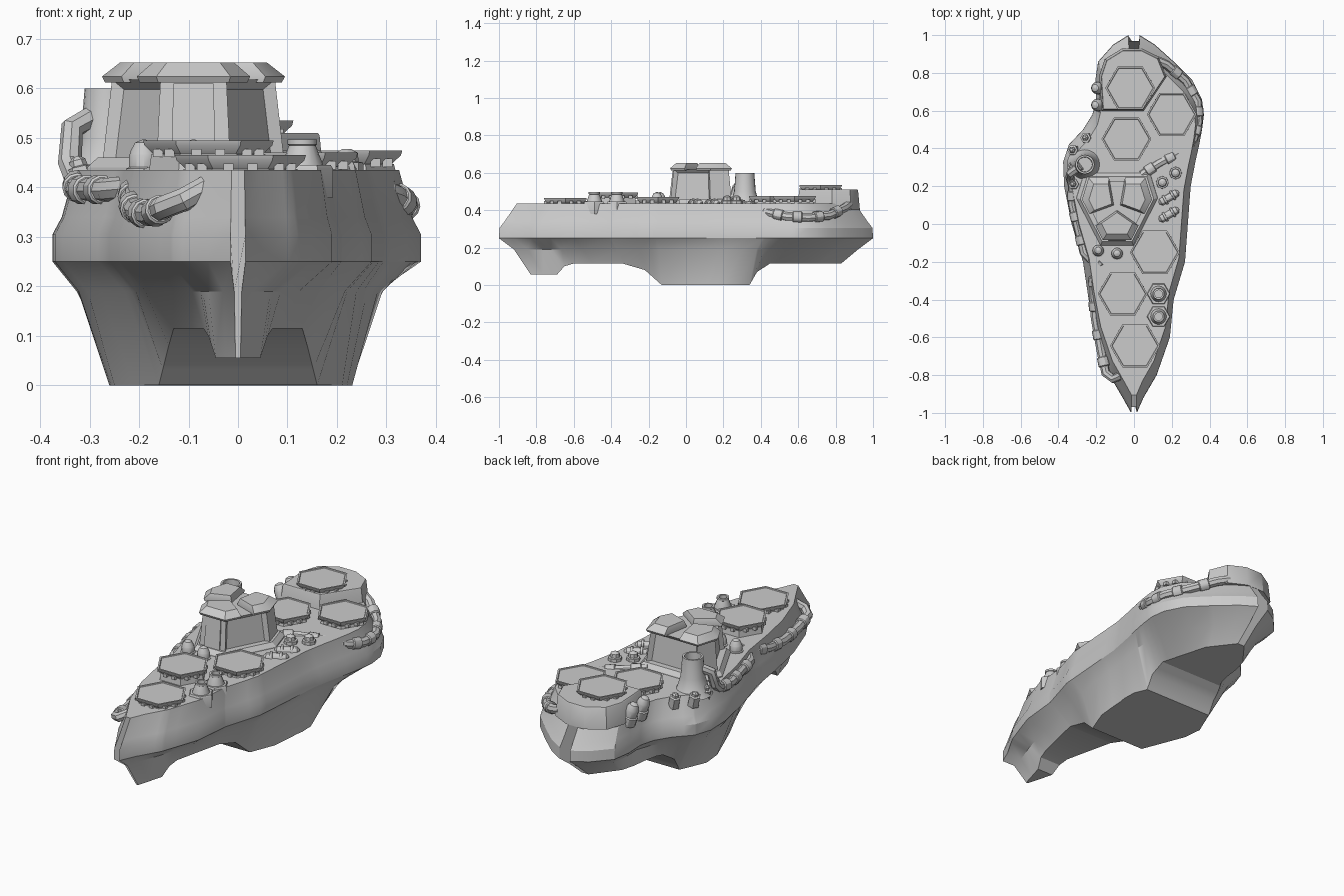
import bpy, bmesh, math
from mathutils import Vector, Matrix

if "Cube" in bpy.data.objects:
    bpy.data.objects.remove(bpy.data.objects["Cube"])


def finish(name, bm, angle=30):
    bmesh.ops.recalc_face_normals(bm, faces=bm.faces)
    me = bpy.data.meshes.new(name)
    bm.to_mesh(me)
    bm.free()
    ob = bpy.data.objects.new(name, me)
    bpy.context.collection.objects.link(ob)
    bpy.ops.object.select_all(action='DESELECT')
    ob.select_set(True)
    bpy.context.view_layer.objects.active = ob
    bpy.ops.object.shade_smooth_by_angle(angle=math.radians(angle))
    return ob


def loft(name, rings, angle=30, insets=(), thick=0.02, depth=-0.015):
    """Skin closed rings of points; optionally recess some sides of the first band."""
    bm = bmesh.new()
    vs = [[bm.verts.new(p) for p in r] for r in rings]
    n = len(rings[0])
    picked = []
    for k, (a, b) in enumerate(zip(vs, vs[1:])):
        for i in range(n):
            f = bm.faces.new((a[i], a[(i + 1) % n], b[(i + 1) % n], b[i]))
            if k == 0 and i in insets:
                picked.append(f)
    bm.faces.new(vs[0][::-1])
    bm.faces.new(vs[-1])
    bmesh.ops.recalc_face_normals(bm, faces=bm.faces)
    if picked:
        bmesh.ops.inset_individual(bm, faces=picked, thickness=thick, depth=depth)
    return finish(name, bm, angle)


def prism(name, pts, levels, center, **kw):
    """Stack of scaled copies of a plan outline; levels = (z, scale)."""
    cx, cy = center
    return loft(name, [[(cx + (x - cx) * s, cy + (y - cy) * s, z) for x, y in pts]
                       for z, s in levels], **kw)


def lathe(name, prof, loc, axis=(0, 0, 1), seg=12):
    """Revolve (radius, height) profile around an axis through loc."""
    rot = Vector((0, 0, 1)).rotation_difference(Vector(axis)).to_matrix()
    ring = lambda r, h: [Vector(loc) + rot @ Vector((r * math.cos(a), r * math.sin(a), h))
                         for a in (2 * math.pi * i / seg for i in range(seg))]
    return loft(name, [ring(r, h) for r, h in prof])


def hexagon(x, y, r):
    return [(x + r * math.cos(i * math.pi / 3), y + r * math.sin(i * math.pi / 3)) for i in range(6)]


def interp(table, y):
    if y <= table[0][0]:
        return table[0][1:]
    for a, b in zip(table, table[1:]):
        if y <= b[0]:
            t = (y - a[0]) / (b[0] - a[0])
            return [p + (q - p) * t for p, q in zip(a[1:], b[1:])]
    return table[-1][1:]


# Hull: asymmetric plan outline (y, left, right, chine factor) and keel (y, z, half width)
plan = [(-1, .015, .015, .5), (-.92, .06, .05, .5), (-.8, .13, .12, .55), (-.6, .20, .19, .65),
        (-.4, .24, .21, .78), (-.2, .27, .27, .8), (0, .33, .285, .84), (.2, .37, .30, .87),
        (.33, .375, .325, .87), (.42, .345, .345, .85), (.5, .27, .36, .8), (.58, .22, .37, .75),
        (.66, .20, .36, .7), (.76, .205, .31, .7), (.86, .19, .21, .7), (.95, .11, .11, .7), (1, .03, .03, .7)]
keel = [(-.83, .055, .005), (-.69, .055, .045), (-.65, .10, .06), (-.6, .115, .07), (-.34, .115, .13),
        (-.22, .08, .14), (-.13, 0, .16), (.1, 0, .25), (.2, 0, .26), (.34, 0, .2), (.38, .07, .2),
        (.45, .115, .19), (.7, .115, .12), (.83, .115, .02)]
stations = sorted({round(p[0], 3) for p in plan} | {round(k[0] / .83, 3) for k in keel})
rings = []
for y in stations:
    L, R, c = interp(plan, y)
    zb, b = interp(keel, y * .83)
    half = lambda w, s: [(s * min(b, w * .75), y * .83, zb), (s * w * c, y * .92, .19), (s * w, y, .25),
                         (s * w, y * .997, .305), (s * w * .95, y * .97, .34), (s * w * .88, y * .905, .435)]
    rings.append(half(R, 1) + half(L, -1)[::-1])
loft("hull", rings, angle=28)

# Raised stern deck
prism("stern_deck", [(-.17, .6), (.05, .6), (.17, .78), (.13, .88), (.04, .925), (-.06, .925), (-.15, .87), (-.18, .78)],
      [(.40, 1.03), (.505, .97), (.51, .95)], (0, .76))

# Hexagonal landing plates with plinths and clips: x, y, top height, plinth base
plates = [(-.02, .72, .535, .5), (.2, .58, .475, .41), (-.04, .45, .475, .41),
          (.11, -.15, .47, .41), (-.06, -.37, .495, .40), (.005, -.645, .465, .40)]
for n, (x, y, z, base) in enumerate(plates):
    prism(f"plinth_{n}", hexagon(x, y, .125), [(base, 1), (z - .028, .92)], (x, y))
    prism(f"plate_{n}", hexagon(x, y, .132),
          [(z - .03, .82), (z - .01, .98), (z, 1), (z, .93), (z - .004, .91)], (x, y))
    for k in range(6):
        a = math.pi / 6 + k * math.pi / 3
        for off in (-.024, .024):
            px = x + .104 * math.cos(a) - off * math.sin(a)
            py = y + .104 * math.sin(a) + off * math.cos(a)
            prism(f"clip_{n}", [(px - .01, py - .01), (px + .01, py - .01), (px + .01, py + .01), (px - .01, py + .01)],
                  [(z - .034, 1), (z - .017, 1)], (px, py))

# Tower: truncated triangle with recessed windows and three roof plates
C = (-.09, .09)
tower = [(-.165, -.085), (-.015, -.085), (.095, .13), (.06, .245), (-.24, .245), (-.275, .13)]
prism("tower_base", tower, [(.40, 1.2), (.44, 1.16), (.46, 1.05)], C)
prism("tower", tower, [(.44, 1), (.618, .89)], C, insets=(1, 3, 5), thick=.025, depth=-.02)
prism("tower_front_panel", [(-.135, -.09), (-.045, -.09), (-.045, -.04), (-.135, -.04)], [(.45, 1), (.61, .9)], C)
for i in (0, 2, 4):
    A, B, P, N = [Vector(tower[j % 6]) for j in (i, i + 1, i - 1, i + 2)]
    mid = (A + B + Vector(C)) / 3
    c = Vector(C) * .85 + mid * .15
    pts = [A, B, B.lerp(N, .36), c, A.lerp(P, .36)]
    prism(f"roof_plate_{i}", [tuple(p) for p in pts], [(.612, .95), (.624, 1), (.652, .72)], tuple(mid.lerp(Vector(C), .5)))

# Chimney with hollow top
lathe("chimney", [(.095, .41), (.075, .44), (.058, .5), (.05, .6), (.04, .6), (.038, .55)], (-.26, .315, 0), seg=20)


def pipe(name, pts, r=.024):
    cu = bpy.data.curves.new(name, 'CURVE')
    cu.dimensions = '3D'
    cu.bevel_depth, cu.bevel_resolution, cu.use_fill_caps = r, 2, True
    sp = cu.splines.new('POLY')
    sp.points.add(len(pts) - 1)
    for p, co in zip(sp.points, pts):
        p.co = (*co, 1)
    ob = bpy.data.objects.new(name, cu)
    bpy.context.collection.objects.link(ob)
    bpy.ops.object.select_all(action='DESELECT')
    ob.select_set(True)
    bpy.context.view_layer.objects.active = ob
    bpy.ops.object.convert(target='MESH')
    bpy.ops.object.shade_smooth_by_angle(angle=math.radians(35))
    # Collars halfway along each run
    for a, b in zip(pts, pts[1:]):
        a, b = Vector(a), Vector(b)
        if (b - a).length > .09:
            R = r * 1.25
            lathe(name + "_collar", [(R * .85, -.026), (R, -.022), (R, .022), (R * .85, .026)], (a + b) / 2, b - a)


pipe("stern_pipe", [(.11, .87, .43), (.17, .845, .41), (.27, .76, .37), (.335, .65, .36), (.34, .54, .365),
                    (.315, .45, .385), (.25, .38, .41), (.13, .32, .425), (.04, .26, .43)])
pipe("bow_pipe", [(-.065, -.8, .40), (-.11, -.82, .375), (-.15, -.79, .36), (-.175, -.67, .345), (-.205, -.5, .35),
                  (-.215, -.37, .37), (-.21, -.24, .40), (-.17, -.2, .42)])
pipe("chimney_pipe", [(-.13, -.2, .41), (-.21, -.21, .40), (-.265, -.15, .395), (-.295, -.02, .395), (-.325, .1, .395),
                      (-.325, .2, .41), (-.34, .25, .45), (-.335, .27, .52), (-.28, .31, .55)])


def pod(name, loc, axis, r, h, seg=12):
    lathe(name, [(r * 1.2, -.02), (r * 1.2, h * .3), (r, h * .35), (r, h * .75), (r * .95, h * .8),
                 (r * .9, h * .9), (r * .6, h * .9 + r * .55), (r * .12, h * .9 + r * .75)], loc, axis, seg)


# Domed pods: at the tower foot and on the left stern flank
for x, y in ((-.19, -.14), (-.09, -.155)):
    pod("front_pod", (x, y, .42), (0, 0, 1), .03, .06)
for y in (.63, .72):
    pod("stern_pod", (-.175, y, .40), (-.35, 0, 1), .032, .085)

# Small bolts on the left shoulder
for x, y in ((-.35, .39), (-.275, .455), (-.35, .3), (-.345, .21)):
    lathe("shoulder_bolt", [(.03, -.04), (.028, .015), (.018, .018), (.017, .03), (.008, .038)],
          (x * .92, y, .425), (-.25, .1, 1), 6)

# Flanged tanks and hexagonal vents on the right
for y in (.05, .14):
    d = Vector((.85, .5, 0)).normalized()
    o = Vector((.185, y, .435)) - d * .06
    lathe("side_tank", [(.006, 0), (.02, .012), (.02, .03), (.027, .031), (.027, .042), (.02, .043), (.02, .077),
                        (.027, .078), (.027, .089), (.02, .09), (.02, .108), (.006, .12)], o, d)
for x, y in ((.15, .22), (.22, .27)):
    lathe("side_vent", [(.035, -.02), (.033, .02), (.024, .022), (.022, .04), (.008, .048)], (x, y, .43), seg=8)

# Exhaust cones on hexagonal pads
for y in (-.37, -.49):
    prism("cone_pad", hexagon(.13, y, .062), [(.38, 1), (.438, 1), (.445, .93)], (.13, y))
    lathe("exhaust_cone", [(.048, .40), (.044, .44), (.027, .485), (.03, .487), (.03, .497), (.02, .497), (.02, .47)],
          (.13, y, 0), seg=16)
